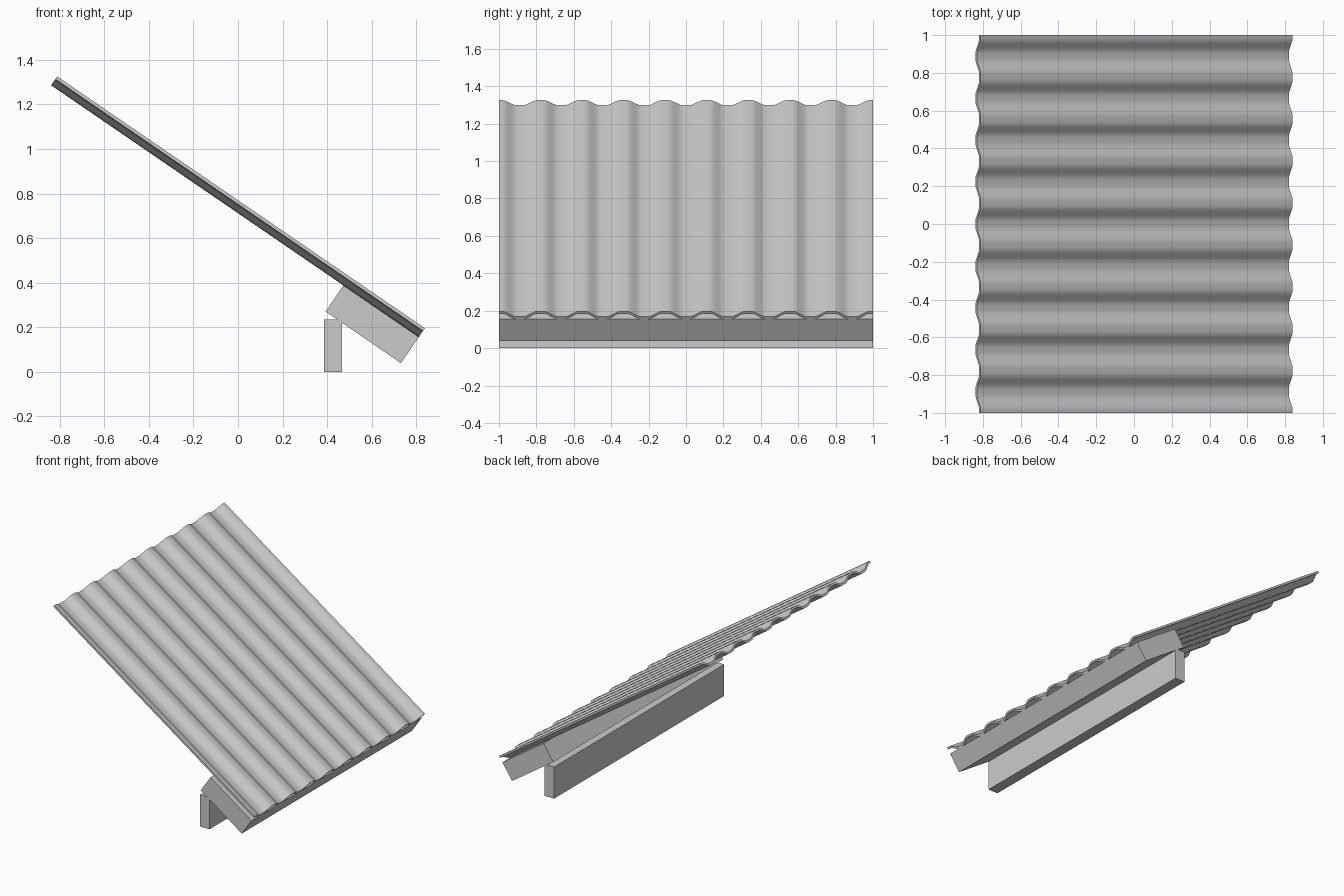
import bpy, bmesh, math
from mathutils import Matrix

if "Cube" in bpy.data.objects:
    bpy.data.objects.remove(bpy.data.objects["Cube"])

PITCH = math.radians(34.4)
TILT = Matrix.Translation((0, 0, 0.741)) @ Matrix.Rotation(PITCH, 4, 'Y')


def extrude_profile(name, loop, offset, matrix=Matrix()):
    """Closed profile swept along offset, with capped ends."""
    bm = bmesh.new()
    face = bm.faces.new([bm.verts.new(p) for p in loop])
    res = bmesh.ops.extrude_face_region(bm, geom=[face], use_keep_orig=True)
    verts = [g for g in res["geom"] if isinstance(g, bmesh.types.BMVert)]
    bmesh.ops.translate(bm, verts=verts, vec=offset)
    bmesh.ops.recalc_face_normals(bm, faces=bm.faces)
    bm.transform(matrix)
    mesh = bpy.data.meshes.new(name)
    bm.to_mesh(mesh)
    bm.free()
    obj = bpy.data.objects.new(name, mesh)
    bpy.context.collection.objects.link(obj)
    return obj


def rect(x0, x1, z0, z1):
    return [(x0, -1, z0), (x1, -1, z0), (x1, -1, z1), (x0, -1, z1)]


# Corrugated sheet: nine flattened waves, crests at both side edges
WAVES, STEPS, AMP, THICK, HALF = 9, 16, 0.0165, 0.015, 0.024
top, bottom = [], []
for i in range(WAVES * STEPS + 1):
    y = -1 + 2 * i / (WAVES * STEPS)
    w = AMP * max(-1, min(1, 1.3 * math.cos(2 * math.pi * i / STEPS)))
    top.append((-1, y, w + THICK / 2))
    bottom.append((-1, y, w - THICK / 2))
sheet = extrude_profile("corrugated_sheet", top + bottom[::-1], (2, 0, 0), TILT)
bpy.context.view_layer.objects.active = sheet
sheet.select_set(True)
bpy.ops.object.shade_smooth_by_angle(angle=math.radians(40))

# Sloped beam directly under the lower edge of the sheet
extrude_profile("eave_beam", rect(0.59, 1.0, -HALF - 0.142, -HALF), (0, 2, 0), TILT)

# Upright board carrying the beam
extrude_profile("support_board", rect(0.386, 0.466, 0, 0.235), (0, 2, 0))
